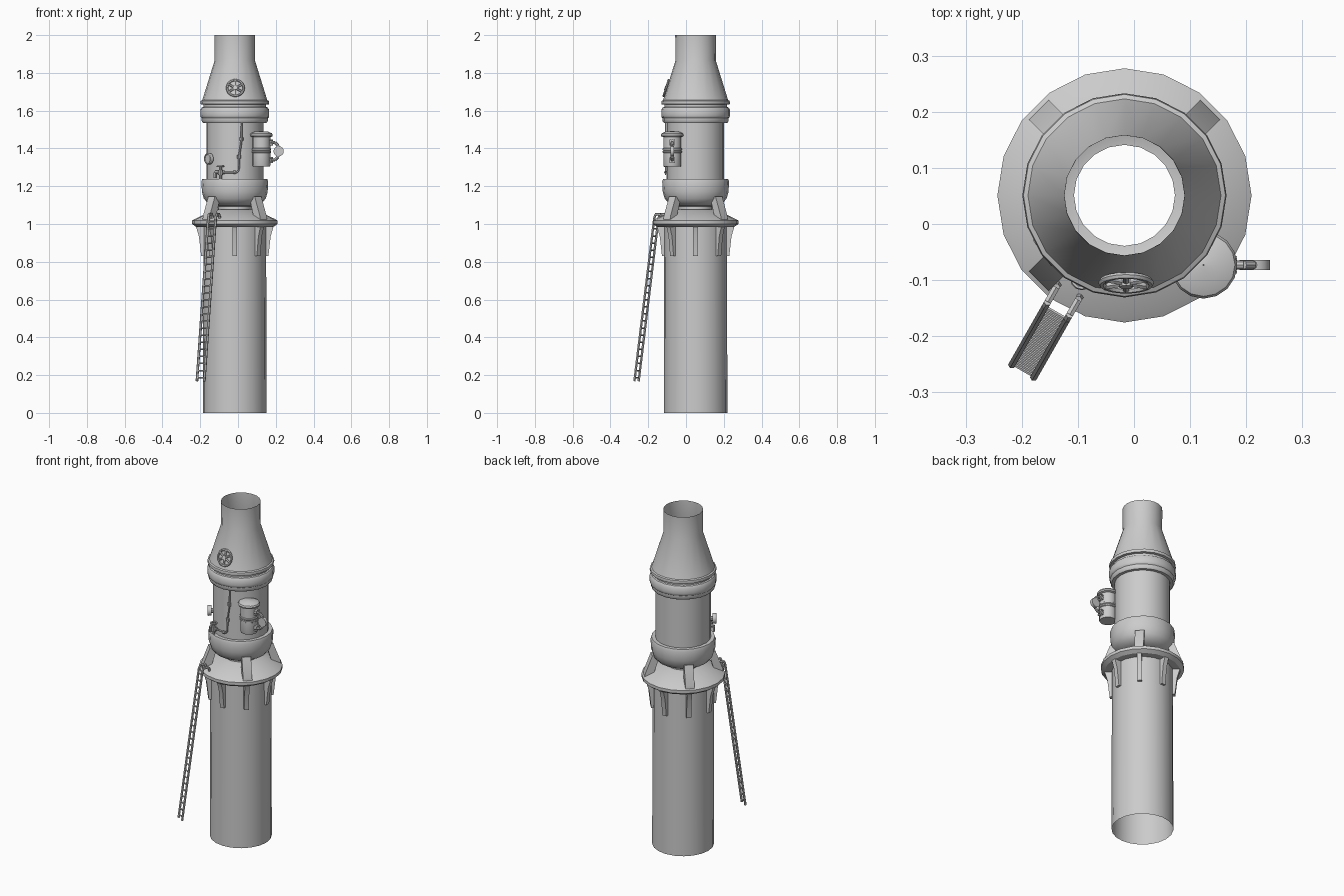
import bpy, bmesh, math
from mathutils import Vector, Matrix

if "Cube" in bpy.data.objects:
    bpy.data.objects.remove(bpy.data.objects["Cube"])

CX, CY = -0.017, 0.051          # tower axis
SIDES = 20


def finish(name, bm, angle=35):
    bmesh.ops.recalc_face_normals(bm, faces=bm.faces)
    me = bpy.data.meshes.new(name)
    bm.to_mesh(me)
    bm.free()
    ob = bpy.data.objects.new(name, me)
    bpy.context.collection.objects.link(ob)
    bpy.ops.object.select_all(action='DESELECT')
    ob.select_set(True)
    bpy.context.view_layer.objects.active = ob
    bpy.ops.object.shade_smooth_by_angle(angle=math.radians(angle))
    return ob


def lathe(name, profile, centre=(CX, CY), n=SIDES):
    """Revolve (radius, z) points around a vertical axis, left open."""
    bm = bmesh.new()
    rings = []
    for r, z in profile:
        rings.append([bm.verts.new((centre[0] + r * math.cos(2 * math.pi * i / n),
                                    centre[1] + r * math.sin(2 * math.pi * i / n), z))
                      for i in range(n)])
    for a, b in zip(rings, rings[1:]):
        for i in range(n):
            j = (i + 1) % n
            bm.faces.new((a[i], a[j], b[j], b[i]))
    return finish(name, bm)


def rod(bm, p, q, r, n=8, r2=None):
    p, q = Vector(p), Vector(q)
    d = q - p
    m = Matrix.Translation((p + q) / 2) @ d.to_track_quat('Z', 'Y').to_matrix().to_4x4()
    bmesh.ops.create_cone(bm, cap_ends=True, segments=n, radius1=r,
                          radius2=r if r2 is None else r2, depth=d.length, matrix=m)


def ring(bm, centre, axis, R, r, n=20, k=6):
    """Torus around the given axis."""
    q = Vector(axis).to_track_quat('Z', 'Y')
    c = Vector(centre)
    rows = []
    for i in range(n):
        a = 2 * math.pi * i / n
        rows.append([bm.verts.new(c + q @ Vector((
            (R + r * math.cos(b)) * math.cos(a), (R + r * math.cos(b)) * math.sin(a), r * math.sin(b))))
            for b in (2 * math.pi * j / k for j in range(k))])
    for i in range(n):
        for j in range(k):
            A, B = rows[i], rows[(i + 1) % n]
            bm.faces.new((A[j], B[j], B[(j + 1) % k], A[(j + 1) % k]))


def radial_plate(name, angle, profile, width):
    """Extrude an (r, z) outline sideways, standing at an angle on the tower."""
    bm = bmesh.new()
    ca, sa = math.cos(angle), math.sin(angle)
    sides = []
    for s in (-width / 2, width / 2):
        sides.append([bm.verts.new((CX + r * ca - s * sa, CY + r * sa + s * ca, z)) for r, z in profile])
        bm.faces.new(sides[-1])
    n = len(profile)
    for i in range(n):
        j = (i + 1) % n
        bm.faces.new((sides[0][i], sides[0][j], sides[1][j], sides[1][i]))
    finish(name, bm, 20)


def on_tower(angle, r, z):
    a = math.radians(angle)
    return Vector((CX + r * math.cos(a), CY + r * math.sin(a), z))


# Main tower shells
lathe("column", [(.168, 0), (.166, 1.0)])
lathe("platform", [(.166, .985), (.205, .985), (.2265, 1.0), (.2265, 1.018), (.215, 1.025),
                   (.105, 1.078), (.09, 1.078), (.09, 1.095)])
lathe("bowl", [(.09, 1.092), (.115, 1.096), (.145, 1.112), (.164, 1.135), (.174, 1.17),
               (.177, 1.225), (.172, 1.238), (.15, 1.238)])
lathe("boiler", [(.151, 1.235), (.151, 1.54)])
lathe("upper_band", [(.15, 1.535), (.168, 1.535), (.175, 1.545), (.175, 1.56), (.18, 1.565),
                     (.182, 1.575), (.182, 1.605), (.174, 1.617), (.166, 1.62), (.166, 1.632),
                     (.180, 1.634), (.182, 1.642), (.180, 1.652), (.172, 1.656), (.170, 1.66)])
lathe("funnel", [(.172, 1.656), (.107, 1.865), (.108, 2.0)])

# Brackets under the platform and struts above it
for i in range(8):
    radial_plate("bracket_%d" % i, math.radians(45 * i),
                 [(.160, .985), (.205, .985), (.190, .935), (.178, .83), (.160, .83)], .026)
for i in range(4):
    radial_plate("strut_%d" % i, math.radians(45 + 90 * i),
                 [(.168, 1.03), (.216, 1.02), (.214, 1.04), (.174, 1.145), (.135, 1.14)], .05)

# Ladder with rails hooked over the platform
bm = bmesh.new()
bottom, top = Vector((-.198, -.262, .168)), Vector((-.138, -.157, 1.03))
side = Vector((.87, -.5, 0)) * .0225
inward = Vector((.5, .87, 0))
for s in (-1, 1):
    pts = [bottom, top, top + inward * .008 + Vector((0, 0, .022)),
           top + inward * .038 + Vector((0, 0, .022)), top + inward * .046 + Vector((0, 0, -.01))]
    for p, q in zip(pts, pts[1:]):
        rod(bm, p + side * s, q + side * s, .007, 6)
for i in range(23):
    p = bottom.lerp(top, (i + .5) / 23)
    rod(bm, p - side, p + side, .004, 6)
finish("ladder", bm)

# Spoked hatch wheel on the funnel
bm = bmesh.new()
axis = Vector((0, -.955, .297))
c = Vector((-.014, CY - .156, 1.72))
ring(bm, c, axis, .044, .006)
rod(bm, c - axis * .012, c + axis * .008, .012, 10)
u, v = Vector((1, 0, 0)), Vector((0, .297, .955))
for i in range(6):
    a = math.pi / 3 * i + math.pi / 6
    rod(bm, c, c + (u * math.cos(a) + v * math.sin(a)) * .044, .006, 6)
finish("hatch_wheel", bm)

# Side tank
TX, TY = .124, -.073
lathe("side_tank", [(.001, 1.305), (.045, 1.305), (.047, 1.31), (.047, 1.375), (.051, 1.378),
                    (.051, 1.385), (.047, 1.388), (.051, 1.392), (.051, 1.399), (.047, 1.402),
                    (.047, 1.46), (.058, 1.464), (.060, 1.472), (.056, 1.48), (.035, 1.489),
                    (.001, 1.492)], (TX, TY), 16)

# Tank loop pipe with flanges and round valve
bm = bmesh.new()
pts = [(.165, TY, 1.432), (.195, TY, 1.432), (.212, TY, 1.415), (.212, TY, 1.355),
       (.195, TY, 1.338), (.165, TY, 1.338)]
for p, q in zip(pts, pts[1:]):
    rod(bm, p, q, .008)
for z in (1.432, 1.338):
    rod(bm, (.166, TY, z), (.180, TY, z), .016, 8)
    for i in range(4):
        a = math.pi / 4 + math.pi / 2 * i
        y, h = TY + .016 * math.cos(a), z + .016 * math.sin(a)
        rod(bm, (.166, y, h), (.184, y, h), .005, 6)
rod(bm, (.215, TY - .009, 1.385), (.215, TY + .009, 1.385), .027, 16)
finish("tank_loop_pipe", bm)

# Thin front pipe with clamps
bm = bmesh.new()
Y = CY - .158
pts = [(.020, Y, 1.54), (.018, Y, 1.44), (.006, Y, 1.36), (.004, Y, 1.285), (-.008, Y, 1.273),
       (-.095, Y + .012, 1.273)]
for p, q in zip(pts, pts[1:]):
    rod(bm, p, q, .005, 6)
for x, z in ((.018, 1.45), (.006, 1.355)):
    rod(bm, (x, Y, z - .009), (x, Y, z + .009), .010, 8)
rod(bm, (-.025, Y, 1.273), (-.012, Y, 1.273), .009, 8)
finish("front_pipe", bm)

# Front valve with a small hand wheel
bm = bmesh.new()
V = Vector((-.093, Y + .010, 1.273))
up = Vector((0, 0, 1))
rod(bm, V - up * .035, V + up * .03, .007)
rod(bm, V - up * .014, V + up * .014, .014, 10)
rod(bm, V - Vector((.03, -.01, 0)), V + Vector((.022, 0, 0)), .009)
rod(bm, V - Vector((.03, -.01, 0)), V - Vector((.03, -.01, .03)), .008)
ring(bm, V + up * .032, up, .017, .004, 12)
for i in range(2):
    d = Vector((1 - i, i, 0)) * .017
    rod(bm, V + up * .032 - d, V + up * .032 + d, .003, 6)
finish("front_valve", bm)

# Gauge on the left of the boiler
bm = bmesh.new()
rod(bm, on_tower(215, .14, 1.345), on_tower(215, .162, 1.345), .014, 10)
rod(bm, on_tower(215, .158, 1.345), on_tower(215, .176, 1.345), .029, 16)
ring(bm, on_tower(215, .176, 1.345), on_tower(215, 1, 0) - on_tower(215, 0, 0), .026, .004, 16)
finish("gauge", bm)
